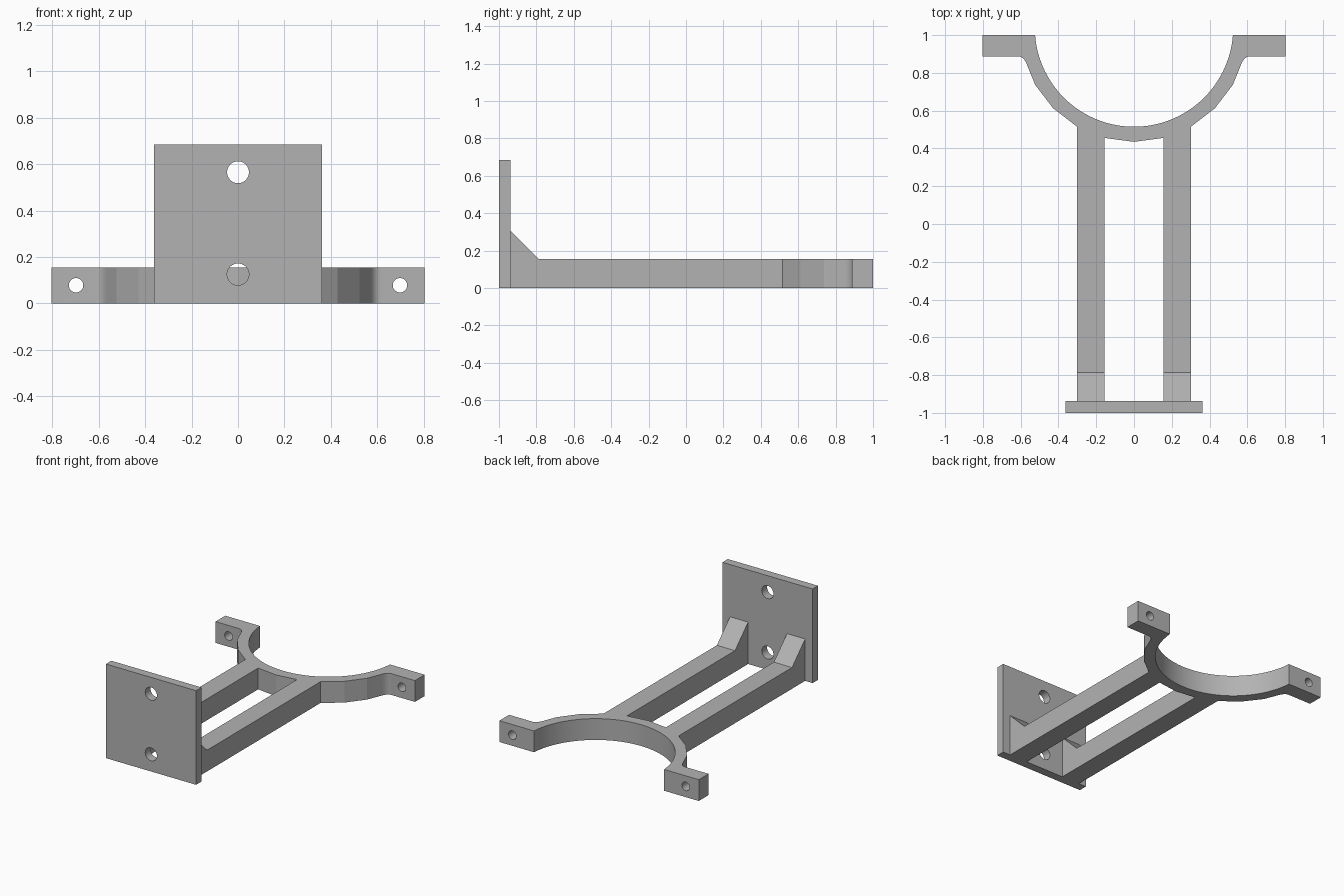
import bpy, bmesh
from math import sin, cos, radians, asin, degrees
from mathutils import Vector, Matrix

if "Cube" in bpy.data.objects:
    bpy.data.objects.remove(bpy.data.objects["Cube"])

grey = bpy.data.materials.new("plain grey")
grey.use_nodes = True
grey.diffuse_color = (0.45, 0.45, 0.45, 1)
grey.node_tree.nodes["Principled BSDF"].inputs["Base Color"].default_value = grey.diffuse_color

THICK = 0.155            # height of arms and yoke
CENTRE_Y = 1.04          # centre of the cradle arc
R_IN, R_OUT = 0.525, 0.605
EAR_X, EAR_Y = 0.803, 0.888


def extrude(name, points, offset):
    """Solid prism from a closed outline of 3D points."""
    bm = bmesh.new()
    face = bm.faces.new([bm.verts.new(p) for p in points])
    new = bmesh.ops.extrude_face_region(bm, geom=[face])["geom"]
    bmesh.ops.translate(bm, vec=offset,
                        verts=[v for v in new if isinstance(v, bmesh.types.BMVert)])
    bmesh.ops.recalc_face_normals(bm, faces=bm.faces)
    mesh = bpy.data.meshes.new(name)
    bm.to_mesh(mesh)
    bm.free()
    mesh.materials.append(grey)
    obj = bpy.data.objects.new(name, mesh)
    bpy.context.collection.objects.link(obj)
    return obj


def activate(obj):
    bpy.ops.object.select_all(action='DESELECT')
    obj.select_set(True)
    bpy.context.view_layer.objects.active = obj


def drill(obj, x, y, z, radius):
    """Cut a round hole along y."""
    ring = [(x + radius * cos(radians(a)), y - 0.2, z + radius * sin(radians(a)))
            for a in range(0, 360, 10)]
    cutter = extrude("hole_cutter", ring, (0, 0.4, 0))
    cutter.hide_render = True
    mod = obj.modifiers.new("hole", 'BOOLEAN')
    mod.operation, mod.solver, mod.object = 'DIFFERENCE', 'EXACT', cutter
    activate(obj)
    bpy.ops.object.modifier_apply(modifier=mod.name)
    bpy.data.objects.remove(cutter)


def smooth(obj):
    activate(obj)
    bpy.ops.object.shade_smooth_by_angle(angle=radians(12))


def arc(radius, deg):
    """Point on the cradle, measured down from +x."""
    return Vector((radius * cos(radians(deg)), CENTRE_Y - radius * sin(radians(deg)), 0))


# Mounting plate with two screw holes
plate = extrude("mounting_plate",
                [(-0.363, -1, 0), (0.363, -1, 0), (0.363, -1, 0.685), (-0.363, -1, 0.685)],
                (0, 0.062, 0))
for z in (0.565, 0.125):
    drill(plate, 0, -0.97, z, 0.047)
smooth(plate)

# Yoke: smooth inner arc, faceted outer arc, filleted ears
start = degrees(asin((CENTRE_Y - 1) / R_IN))
steps = 64
inner = [arc(R_IN, start + (180 - 2 * start) * i / steps) for i in range(steps + 1)]
outer = [arc(R_OUT, a) for a in range(150, 29, -15)]

p0, p1, p2 = Vector((0.567, 0.845, 0)), Vector((0.585, EAR_Y, 0)), Vector((0.615, EAR_Y, 0))
fillet = [p0 * (1 - t) ** 2 + p1 * 2 * t * (1 - t) + p2 * t * t
          for t in [i / 8 for i in range(9)]]
right_ear = fillet + [Vector((EAR_X, EAR_Y, 0)), Vector((EAR_X, 1, 0))]
left_ear = [Vector((-p.x, p.y, 0)) for p in reversed(right_ear)]
yoke = extrude("yoke", inner + left_ear + outer + right_ear, (0, 0, THICK))
for x in (-0.698, 0.698):
    drill(yoke, x, 0.94, 0.078, 0.031)
smooth(yoke)

# Twin arms, each with a sloping gusset at the plate; far ends meet the yoke facet
near, far = arc(R_OUT, 75), arc(R_OUT, 60)
for name, side in (("left_arm", 1), ("right_arm", -1)):
    profile = [(-0.938, 0), (near.y, 0), (near.y, THICK), (-0.787, THICK), (-0.938, 0.305)]
    arm = extrude(name, [(side * near.x, y, z) for y, z in profile],
                  (side * (far.x - near.x), 0, 0))
    for v in arm.data.vertices:
        if v.co.y > 0 and abs(v.co.x) > 0.2:
            v.co.y = far.y
